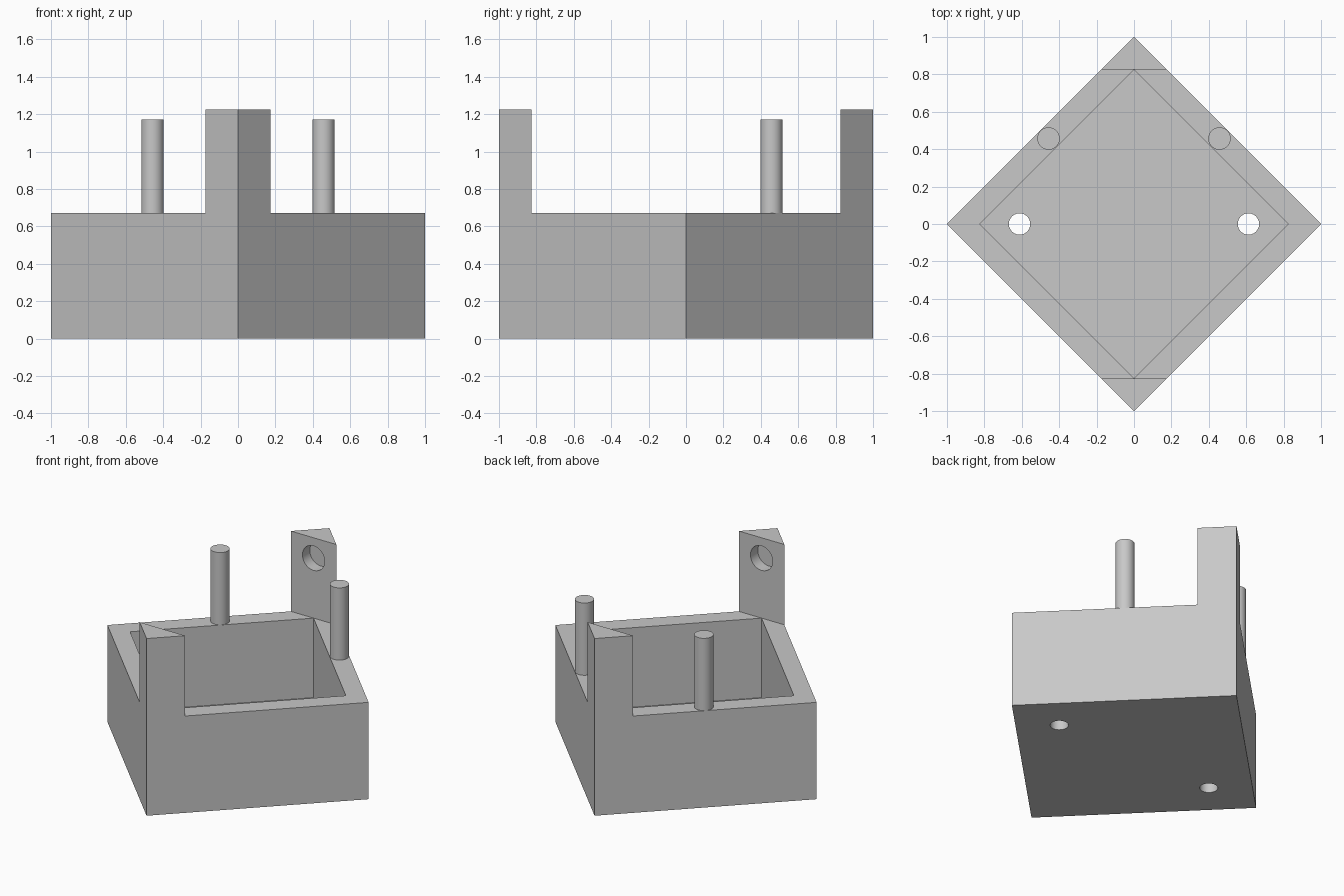
import bpy
import bmesh
import math
from mathutils import Matrix, Vector

cube = bpy.data.objects.get("Cube")
if cube:
    bpy.data.objects.remove(cube, do_unlink=True)

RIM = 0.67       # top of the box walls
FLOOR = 0.12     # floor thickness
INNER = 0.826    # half diagonal of the cavity
POST_TOP = 1.226

grey = bpy.data.materials.new("plain_grey")
grey.use_nodes = True
grey.diffuse_color = (0.58, 0.58, 0.58, 1)
grey.node_tree.nodes["Principled BSDF"].inputs["Base Color"].default_value = grey.diffuse_color


def make_object(name, bm):
    bmesh.ops.recalc_face_normals(bm, faces=bm.faces)
    mesh = bpy.data.meshes.new(name)
    bm.to_mesh(mesh)
    bm.free()
    mesh.materials.append(grey)
    obj = bpy.data.objects.new(name, mesh)
    bpy.context.collection.objects.link(obj)
    return obj


def prism(name, outline, low, high):
    bm = bmesh.new()
    base = bm.faces.new([bm.verts.new((x, y, low)) for x, y in outline])
    side = bmesh.ops.extrude_face_region(bm, geom=[base])["geom"]
    top = [v for v in side if isinstance(v, bmesh.types.BMVert)]
    bmesh.ops.translate(bm, verts=top, vec=(0, 0, high - low))
    return make_object(name, bm)


def cylinder(name, centre, radius, length, along_y=False):
    bm = bmesh.new()
    turn = Matrix.Rotation(math.pi / 2 if along_y else 0, 4, "X")
    bmesh.ops.create_cone(bm, cap_ends=True, segments=48, radius1=radius, radius2=radius,
                          depth=length, matrix=Matrix.Translation(Vector(centre)) @ turn)
    return make_object(name, bm)


def diamond(r):
    return [(r, 0), (0, r), (-r, 0), (0, -r)]


def cut(target, cutter):
    mod = target.modifiers.new(cutter.name, "BOOLEAN")
    mod.operation = "DIFFERENCE"
    mod.solver = "EXACT"
    mod.object = cutter
    cutter.hide_render = True
    bpy.context.view_layer.objects.active = target
    bpy.ops.object.modifier_apply(modifier=mod.name)
    bpy.data.objects.remove(cutter, do_unlink=True)


def smooth(obj):
    bpy.ops.object.select_all(action="DESELECT")
    obj.select_set(True)
    bpy.context.view_layer.objects.active = obj
    bpy.ops.object.shade_smooth_by_angle(angle=math.radians(30))


# Open box standing on its diagonal, with two floor holes
box = prism("box", diamond(1), 0, RIM)
cut(box, prism("cavity_cutter", diamond(INNER), FLOOR, RIM + 0.2))
for s in (-1, 1):
    cut(box, cylinder("floor_hole_cutter", (s * 0.612, 0, 0), 0.057, 0.5))
smooth(box)

# Triangular corner posts with blind holes facing inwards
for name, s in (("front_post", -1), ("back_post", 1)):
    w = 1 - INNER
    post = prism(name, [(-w, s * INNER), (w, s * INNER), (0, s)], RIM, POST_TOP)
    cut(post, cylinder("post_hole_cutter", (0, s * INNER, 1.085), 0.085, 0.16, along_y=True))
    smooth(post)

# Pegs on the back walls
for name, s in (("right_peg", -1), ("left_peg", 1)):
    smooth(cylinder(name, (s * 0.457, 0.457, (RIM + 1.17) / 2), 0.06, 1.17 - RIM))
